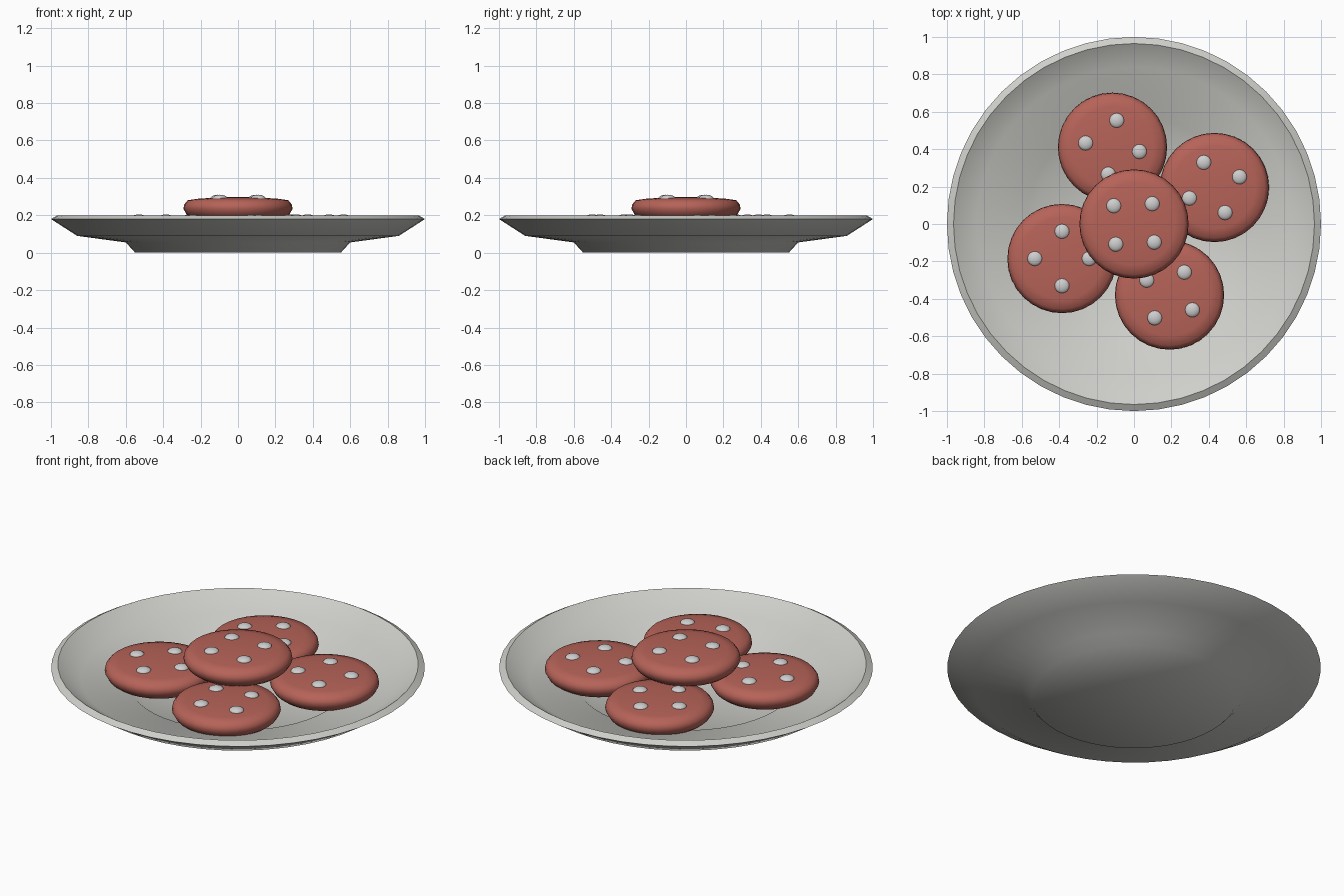
import bpy, bmesh
from math import cos, sin, pi, radians

cube = bpy.data.objects.get("Cube")
if cube:
    bpy.data.objects.remove(cube)


def material(name, rgb):
    m = bpy.data.materials.new(name)
    m.use_nodes = True
    m.diffuse_color = (*rgb, 1)
    m.node_tree.nodes["Principled BSDF"].inputs["Base Color"].default_value = (*rgb, 1)
    return m


def smooth(obj, angle):
    bpy.ops.object.select_all(action="DESELECT")
    obj.select_set(True)
    bpy.context.view_layer.objects.active = obj
    bpy.ops.object.shade_smooth_by_angle(angle=radians(angle))


def lathe(name, profile, steps, mat, angle):
    """Spin a closed (radius, height) profile around z."""
    bm = bmesh.new()
    verts = [bm.verts.new((r, 0, z)) for r, z in profile]
    edges = [bm.edges.new(pair) for pair in zip(verts, verts[1:])]
    bmesh.ops.spin(bm, geom=verts + edges, cent=(0, 0, 0), axis=(0, 0, 1),
                   angle=2 * pi, steps=steps, use_duplicate=False)
    bmesh.ops.remove_doubles(bm, verts=bm.verts, dist=0.0005)
    bmesh.ops.recalc_face_normals(bm, faces=bm.faces)
    mesh = bpy.data.meshes.new(name)
    bm.to_mesh(mesh)
    bm.free()
    obj = bpy.data.objects.new(name, mesh)
    bpy.context.collection.objects.link(obj)
    mesh.materials.append(mat)
    smooth(obj, angle)
    return obj


ceramic = material("pale ceramic", (0.62, 0.62, 0.59))
dough = material("red dough", (0.47, 0.125, 0.098))
candy = material("pale candy", (0.62, 0.62, 0.62))

# Plate: foot, underside, bevelled rim, dished inside
lathe("plate", [(0, 0), (0.55, 0), (0.60, 0.055), (0.86, 0.09), (1.0, 0.18),
                (0.965, 0.20), (0.84, 0.12), (0.58, 0.08), (0.53, 0.04), (0, 0.04)],
      48, ceramic, 50)

# Cookie outline: flat base, rounded edge, low dome
COOKIE = [(0, -0.055), (0.25, -0.05), (0.275, -0.03), (0.292, 0), (0.288, 0.022),
          (0.27, 0.045), (0.22, 0.053), (0.12, 0.06), (0, 0.063)]

# Cookies: x, y, z of the widest ring, turn in degrees
cookies = {
    "top_cookie": (0, 0, 0.235, 48),
    "back_cookie": (-0.115, 0.41, 0.13, -9),
    "left_cookie": (0.43, 0.195, 0.13, 23),
    "right_cookie": (-0.385, -0.185, 0.13, 0),
    "front_cookie": (0.19, -0.38, 0.13, 57),
}
for name, (x, y, z, turn) in cookies.items():
    cookie = lathe(name, COOKIE, 32, dough, 60)
    cookie.location = (x, y, z)
    # Four flattened candies on each cookie
    for i in range(4):
        a = radians(turn + 90 * i)
        bpy.ops.mesh.primitive_uv_sphere_add(
            segments=16, ring_count=10, radius=0.04,
            location=(x + 0.145 * cos(a), y + 0.145 * sin(a), z + 0.055))
        chip = bpy.context.object
        chip.name = f"{name}_candy_{i + 1}"
        chip.scale.z = 0.5
        chip.data.materials.append(candy)
        smooth(chip, 60)
